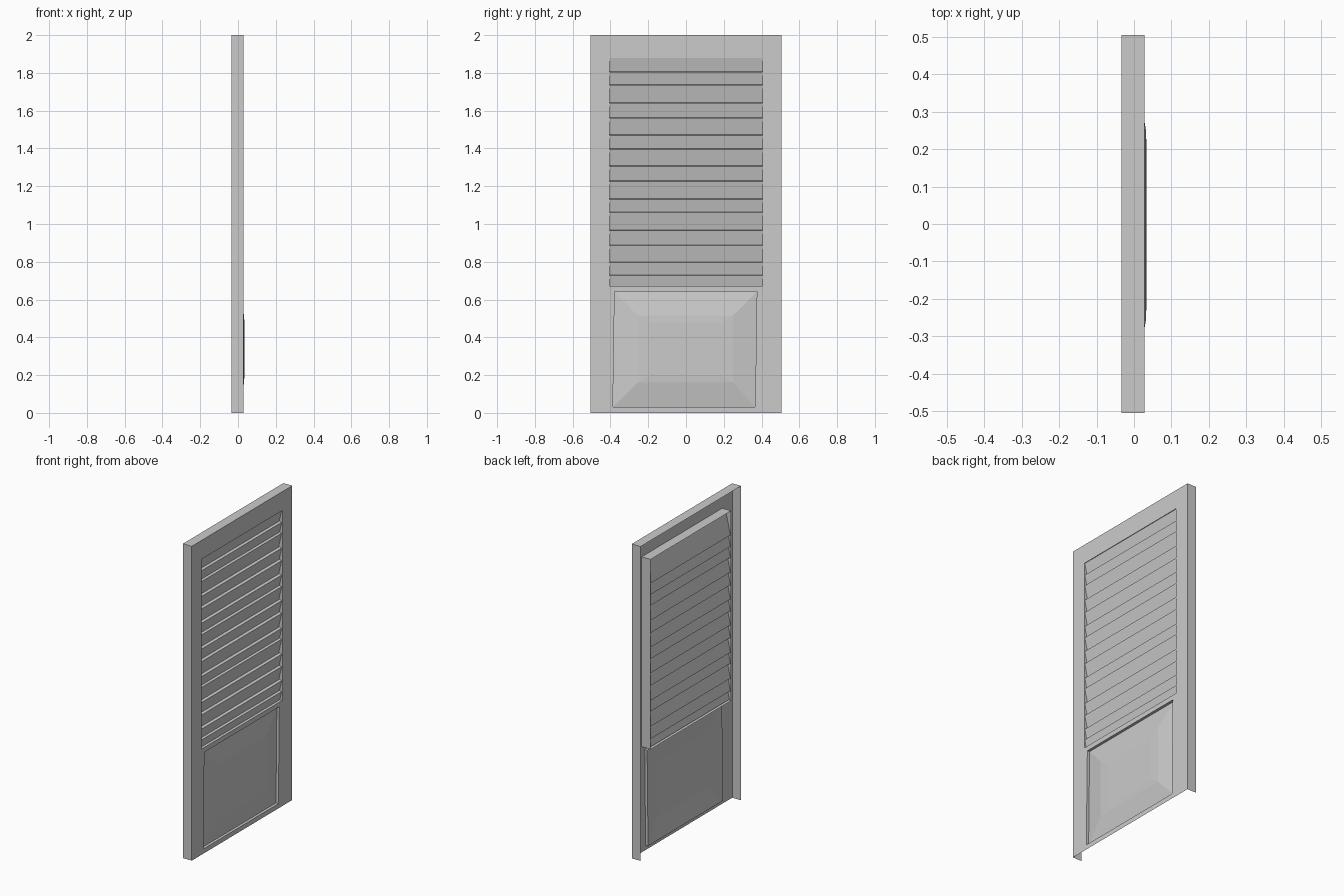
import bpy
from math import sin, cos, radians

if "Cube" in bpy.data.objects:
    bpy.data.objects.remove(bpy.data.objects["Cube"])

FRONT, BACK, W = 0.028, -0.034, 0.505


def make(name, verts, faces):
    mesh = bpy.data.meshes.new(name)
    mesh.from_pydata(verts, [], faces)
    mesh.update()
    ob = bpy.data.objects.new(name, mesh)
    bpy.context.collection.objects.link(ob)
    return ob


def quads(name, corner_sets):
    verts = [v for q in corner_sets for v in q]
    return make(name, verts, [tuple(range(i, i + 4)) for i in range(0, len(verts), 4)])


def ring(x, y0, y1, z0, z1, skew=0.0):
    # rectangle facing +x, optionally with its lower edge shifted in y
    return [(x, y0 - skew, z0), (x, y1 - skew, z0), (x, y1, z1), (x, y0, z1)]


def loft(name, rings, cap):
    # join successive rectangles, optionally closing the last one
    faces = []
    for k in range(0, 4 * (len(rings) - 1), 4):
        for i in range(4):
            j = (i + 1) % 4
            faces.append((k + i, k + j, k + 4 + j, k + 4 + i))
    if cap:
        n = 4 * (len(rings) - 1)
        faces.append((n, n + 1, n + 2, n + 3))
    return make(name, [v for r in rings for v in r], faces)


# Front sheet with a louver opening and a panel opening
LY, LZ0, LZ1 = 0.405, 0.672, 1.88
PY0, PY1, PZ0, PZ1, SKEW = -0.378, 0.375, 0.03, 0.642, 0.009
p = ring(FRONT, PY0, PY1, PZ0, PZ1, SKEW)
F = FRONT
quads("door_face", [
    ring(F, -W, W, LZ1, 2),
    ring(F, -W, -LY, LZ0, LZ1),
    ring(F, LY, W, LZ0, LZ1),
    ring(F, -W, W, PZ1, LZ0),
    ring(F, -W, W, 0, PZ0),
    [(F, -W, PZ0), p[0], p[3], (F, -W, PZ1)],
    [p[1], (F, W, PZ0), (F, W, PZ1), p[2]],
])

# Side and top returns, open at the bottom and the back
quads("door_edges", [
    [(BACK, -W, 0), (F, -W, 0), (F, -W, 2), (BACK, -W, 2)],
    [(F, W, 0), (BACK, W, 0), (BACK, W, 2), (F, W, 2)],
    [(F, -W, 2), (F, W, 2), (BACK, W, 2), (BACK, -W, 2)],
])

# Recessed groove rising to the raised panel
loft("raised_panel", [
    p,
    ring(0.011, PY0, PY1, PZ0, PZ1, SKEW),
    ring(0.032, -0.255, 0.25, 0.16, 0.515),
    ring(0.034, -0.19, 0.185, 0.20, 0.475),
], True)

# Box lining around the louver opening, open front and back
loft("louver_lining", [ring(F, -LY, LY, LZ0, LZ1), ring(BACK, -LY, LY, LZ0, LZ1)], False)

# Overlapping louver boards, leaning with the top edge forward
TILT, THICK, LENGTH = radians(13), 0.018, 0.16
tops = [1.88, 1.804, 1.735, 1.64, 1.56, 1.469, 1.395, 1.305, 1.225,
        1.13, 1.061, 0.965, 0.886, 0.796, 0.727]
for n, zt in enumerate(tops):
    length = min(LENGTH, (zt - LZ0) / cos(TILT) - 0.001)
    dx, dz = -length * sin(TILT), -length * cos(TILT)
    x0 = F - 0.004
    xb, zb = x0 - THICK * cos(TILT), zt + (THICK * sin(TILT) if n else 0)
    prof = [(x0, zt), (xb, zb), (xb + dx, zb + dz), (x0 + dx, zt + dz)]
    verts = [(x, s * LY, z) for s in (-1, 1) for x, z in prof]
    sides = [(i, i + 4, (i + 1) % 4 + 4, (i + 1) % 4) for i in range(4)]
    make(f"louver_{n + 1}", verts, [(0, 1, 2, 3), (7, 6, 5, 4)] + sides)
